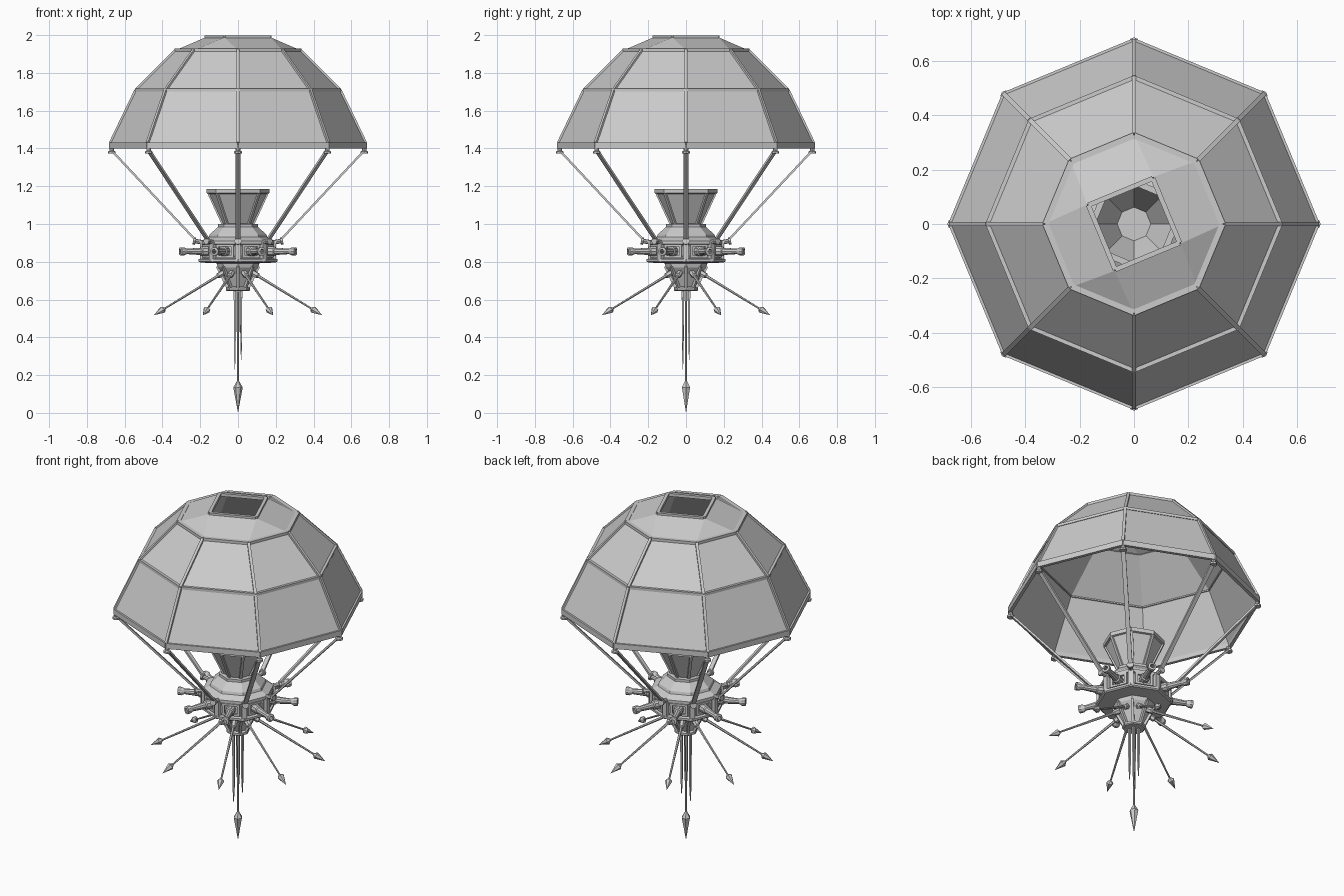
import bpy, bmesh
from math import cos, sin, pi, radians
from mathutils import Vector, Matrix

if "Cube" in bpy.data.objects:
    bpy.data.objects.remove(bpy.data.objects["Cube"])


def polar(r, deg, z):
    return Vector((r * cos(radians(deg)), r * sin(radians(deg)), z))


def finish(name, bm):
    bmesh.ops.recalc_face_normals(bm, faces=bm.faces)
    me = bpy.data.meshes.new(name)
    bm.to_mesh(me)
    bm.free()
    ob = bpy.data.objects.new(name, me)
    bpy.context.collection.objects.link(ob)
    return ob


def lathe(bm, profile, n, start=0.0, mat=Matrix()):
    """Revolve (radius, height) points into an n-sided closed solid."""
    rings = []
    for r, z in profile:
        if r < 1e-5:
            rings.append([bm.verts.new(mat @ Vector((0, 0, z)))])
        else:
            rings.append([bm.verts.new(mat @ polar(r, start + 360 * i / n, z)) for i in range(n)])
    for a, b in zip(rings, rings[1:]):
        for i in range(n):
            j = (i + 1) % n
            if len(a) == 1:
                bm.faces.new((a[0], b[i], b[j]))
            elif len(b) == 1:
                bm.faces.new((a[i], a[j], b[0]))
            else:
                bm.faces.new((a[i], a[j], b[j], b[i]))
    for ring in (rings[0], rings[-1]):
        if len(ring) > 2:
            bm.faces.new(ring)


def along(p, d):
    """Matrix whose z axis points along d, placed at p."""
    return Matrix.Translation(p) @ d.to_track_quat('Z', 'Y').to_matrix().to_4x4()


def beam(bm, a, b, w, t, side=None):
    """Box beam from a to b: w wide along side, t thick."""
    d = (b - a).normalized()
    side = side or d.cross(Vector((a + b) / 2))
    s = (side - d * side.dot(d)).normalized()
    u = d.cross(s)
    m = Matrix((s, u, d)).transposed().to_4x4()
    m.translation = (a + b) / 2
    size = Matrix.Diagonal((w, t, (b - a).length, 1))
    bmesh.ops.create_cube(bm, size=1, matrix=m @ size)


# Canopy: eight-sided dome narrowing to a twisted square vent
levels = [(0.68, 1.41), (0.675, 1.43), (0.54, 1.71), (0.33, 1.92)]
bm = bmesh.new()
rings = [[bm.verts.new(polar(r, 45 * i, z)) for i in range(8)] for r, z in levels]
square = [bm.verts.new(polar(0.187, 67.5 + 90 * i, 1.988)) for i in range(4)]
for a, b in zip(rings, rings[1:]):
    for i in range(8):
        j = (i + 1) % 8
        bm.faces.new((a[i], a[j], b[j], b[i]))
top = rings[-1]
for k in range(4):
    i = 1 + 2 * k
    bm.faces.new((top[i], top[(i + 1) % 8], square[k]))
    bm.faces.new((top[(i + 1) % 8], top[(i + 2) % 8], square[(k + 1) % 4], square[k]))
canopy = finish("canopy", bm)
mod = canopy.modifiers.new("thickness", 'SOLIDIFY')
mod.thickness = 0.012
mod.offset = -1

# Canopy frame: hoops, seams and vent border
bm = bmesh.new()
UP = Vector((0, 0, 1))
for i in range(8):
    a0, a1 = 45 * i, 45 * i + 45
    beam(bm, polar(0.675, a0, 1.416), polar(0.675, a1, 1.416), 0.032, 0.018, UP)
    for r, z in levels[2:]:
        beam(bm, polar(r - 0.004, a0, z), polar(r - 0.004, a1, z), 0.016, 0.022, UP)
    for (r, z), (r2, z2) in zip(levels[1:], levels[2:]):
        beam(bm, polar(r, a0, z), polar(r2, a0, z2), 0.016, 0.016, polar(1, a0 + 90, 0))
for k in range(4):
    beam(bm, polar(0.182, 67.5 + 90 * k, 1.989), polar(0.182, 157.5 + 90 * k, 1.989), 0.018, 0.018, UP)
finish("canopy_frame", bm)

# Suspension straps with end caps and lower eyelets
bm = bmesh.new()
for i in range(8):
    a = 45 * i
    beam(bm, polar(0.665, a, 1.385), polar(0.225, a, 0.915), 0.024, 0.011, polar(1, a + 90, 0))
    lathe(bm, [(0.02, 1.372), (0.02, 1.384), (0.012, 1.388), (0.012, 1.405)], 8, 0,
          Matrix.Translation(polar(0.668, a, 0)))
    lathe(bm, [(0.012, 0), (0.012, 0.06), (0.02, 0.062), (0.02, 0.074)], 8, 0,
          along(polar(0.165, a, 0.90), polar(1, a, 0.15)))
finish("suspension_straps", bm)

# Gondola hull
bm = bmesh.new()
lathe(bm, [(0.058, 0.645), (0.064, 0.65), (0.064, 0.662), (0.05, 0.668), (0.082, 0.735),
           (0.108, 0.77), (0.112, 0.792), (0.2, 0.796), (0.208, 0.802), (0.208, 0.814),
           (0.186, 0.818), (0.186, 0.89), (0.196, 0.893), (0.196, 0.91), (0.155, 0.93),
           (0.15, 0.945), (0.105, 0.985), (0.105, 1.0), (0.07, 1.002)], 8)
finish("gondola_hull", bm)

# Gunport frames and hull corner posts
bm = bmesh.new()
for i in range(8):
    a, m = 45 * i, 45 * i + 22.5
    beam(bm, polar(0.19, a, 0.80), polar(0.19, a, 0.905), 0.028, 0.024, polar(1, a + 90, 0))
    t, c = polar(1, m + 90, 0), polar(0.174, m, 0)
    for s in (-1, 1):
        beam(bm, c + t * 0.042 * s + UP * 0.825, c + t * 0.042 * s + UP * 0.89, 0.014, 0.02, t)
        beam(bm, c - t * 0.05 + UP * (0.857 + 0.029 * s), c + t * 0.05 + UP * (0.857 + 0.029 * s), 0.012, 0.02, UP)
    beam(bm, polar(0.056, a, 0.665), polar(0.11, a, 0.775), 0.014, 0.014, polar(1, a + 90, 0))
finish("gunport_frames", bm)

# Cannons, one per hull side
bm = bmesh.new()
for i in range(8):
    m = 45 * i + 22.5
    lathe(bm, [(0.026, 0.15), (0.026, 0.21), (0.02, 0.215), (0.015, 0.295), (0.023, 0.312),
               (0.023, 0.33), (0.012, 0.333), (0.012, 0.27)], 10, 0,
          along(Vector((0, 0, 0.855)), polar(1, m, 0)))
finish("cannons", bm)

# Burner funnel, hollow, with corner ribs and lip
bm = bmesh.new()
lathe(bm, [(0.078, 0.995), (0.155, 1.16), (0.166, 1.163), (0.166, 1.186), (0.142, 1.186),
           (0.142, 1.16), (0.062, 1.01)], 8)
for i in range(8):
    beam(bm, polar(0.078, 45 * i, 0.998), polar(0.156, 45 * i, 1.168), 0.016, 0.016, polar(1, 45 * i + 90, 0))
finish("burner_funnel", bm)

# Splayed spears with sockets
bm = bmesh.new()
for i in range(8):
    m = 45 * i + 22.5
    a, b = polar(0.07, m, 0.75), polar(0.483, m, 0.517)
    L = (b - a).length
    lathe(bm, [(0.016, 0), (0.016, 0.05), (0.008, 0.055), (0.005, L - 0.075), (0.02, L - 0.06), (0, L)],
          6, 0, along(a, b - a))
finish("splayed_spears", bm)

# Keel spear
bm = bmesh.new()
lathe(bm, [(0, 0), (0.025, 0.135), (0.008, 0.165), (0.005, 0.17), (0.008, 0.65)], 6)
finish("keel_spear", bm)

# Hanging tapered spikes around the keel spear
bm = bmesh.new()
for i, tip in enumerate((0.28, 0.35, 0.23, 0.33)):
    lathe(bm, [(0.002, tip), (0.007, tip + 0.1), (0.008, 0.655)], 4, 45,
          Matrix.Translation(polar(0.024, 45 + 90 * i, 0)))
finish("hanging_spikes", bm)
